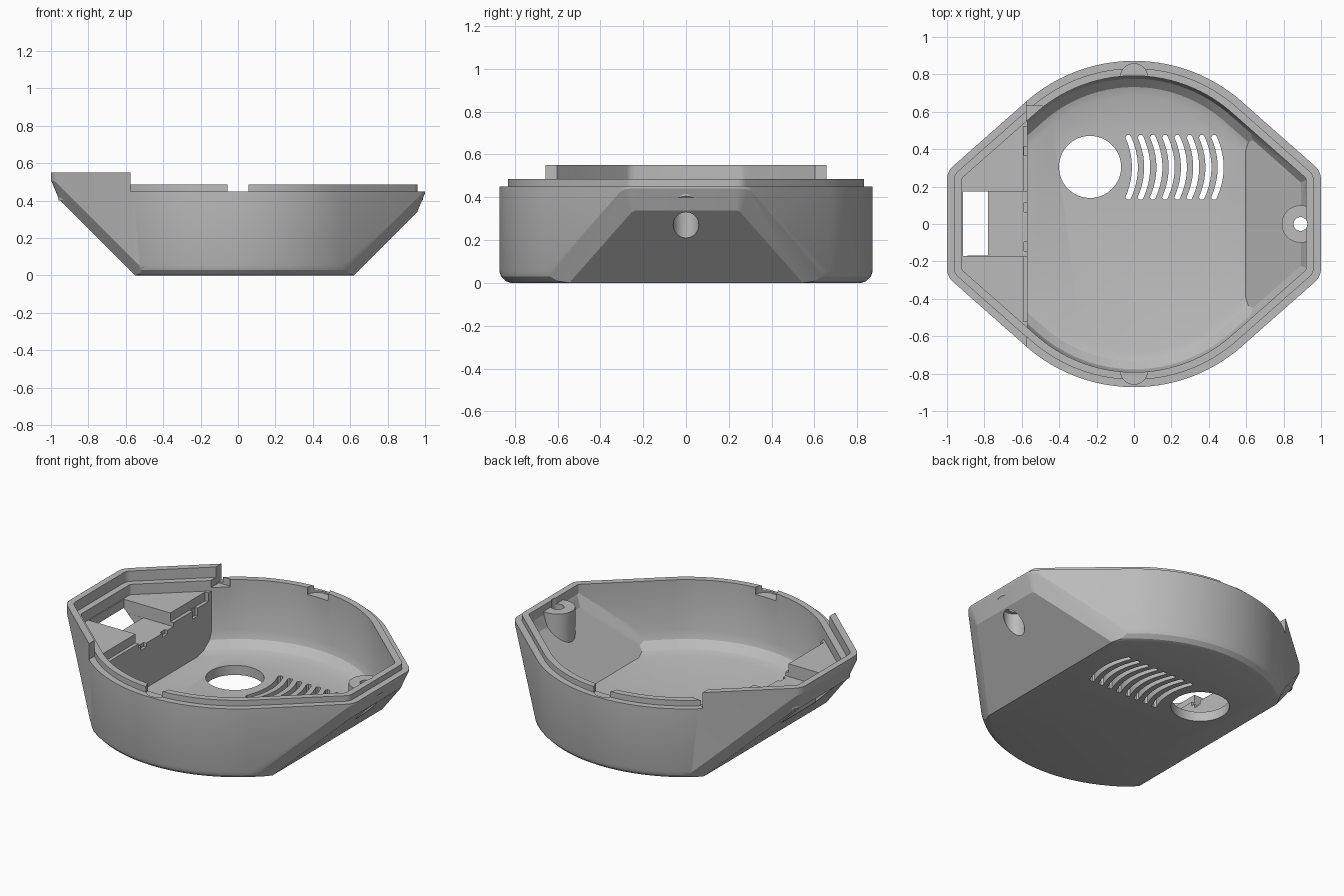
import bpy, bmesh, math
from mathutils import Vector

if "Cube" in bpy.data.objects:
    bpy.data.objects.remove(bpy.data.objects["Cube"])

grey = bpy.data.materials.new("grey plastic")
grey.diffuse_color = (0.5, 0.5, 0.5, 1)
grey.use_nodes = True
grey.node_tree.nodes["Principled BSDF"].inputs["Base Color"].default_value = grey.diffuse_color

# Plan outline as walls (angle, distance): round sides, tangent flats, blunt noses
TANGENT, R_SIDE, R_NOSE = math.radians(48.6), 0.872, 0.1
NX = 1 - R_NOSE
NY = (R_SIDE - R_NOSE - NX * math.cos(TANGENT)) / math.sin(TANGENT)
quarter = [(0, 1.0)]
for i in range(1, 5):
    a = TANGENT * i / 5
    quarter.append((a, NX * math.cos(a) + NY * math.sin(a) + R_NOSE))
for i in range(14):
    quarter.append((TANGENT + (math.pi / 2 - TANGENT) * i / 13, R_SIDE))
half = quarter + [(math.pi - a, h) for a, h in reversed(quarter[:-1])]
WALLS = half + [(a + math.pi, h) for a, h in half[1:-1]]


def outline(inset):
    pts = []
    for i, (a, h) in enumerate(WALLS):
        b, k = WALLS[(i + 1) % len(WALLS)]
        h2, k2, s = h - inset, k - inset, math.sin(b - a)
        pts.append(((h2 * math.sin(b) - k2 * math.sin(a)) / s,
                    (k2 * math.cos(a) - h2 * math.cos(b)) / s))
    return pts


def prism_bm(pts, z0, z1):
    bm = bmesh.new()
    lo = [bm.verts.new((x, y, z0)) for x, y in pts]
    hi = [bm.verts.new((x, y, z1)) for x, y in pts]
    bm.faces.new(lo[::-1])
    bm.faces.new(hi)
    for i in range(len(pts)):
        j = (i + 1) % len(pts)
        bm.faces.new((lo[i], lo[j], hi[j], hi[i]))
    return bm


def trim(bm, normal, dist):
    """Keep the part of a closed solid where normal . p <= dist."""
    n = Vector(normal)
    dist, n = dist / n.length, n.normalized()
    if max(v.co.dot(n) for v in bm.verts) < dist + 1e-5:
        return
    bmesh.ops.bisect_plane(bm, geom=bm.verts[:] + bm.edges[:] + bm.faces[:], dist=1e-5,
                           plane_co=n * dist, plane_no=n, clear_outer=True)
    rim = [e for e in bm.edges if e.is_boundary]
    if rim:
        bmesh.ops.holes_fill(bm, edges=rim, sides=0)


def finish(bm, name):
    bmesh.ops.remove_doubles(bm, verts=bm.verts, dist=2e-4)
    bmesh.ops.recalc_face_normals(bm, faces=bm.faces)
    me = bpy.data.meshes.new(name)
    bm.to_mesh(me)
    bm.free()
    me.materials.append(grey)
    ob = bpy.data.objects.new(name, me)
    bpy.context.collection.objects.link(ob)
    return ob


def prism(name, pts, z0, z1):
    return finish(prism_bm(pts, z0, z1), name)


def box(name, x0, x1, y0, y1, z0, z1):
    return prism(name, [(x0, y0), (x1, y0), (x1, y1), (x0, y1)], z0, z1)


def circle(cx, cy, r, n=40):
    return [(cx + r * math.cos(2 * math.pi * i / n), cy + r * math.sin(2 * math.pi * i / n))
            for i in range(n)]


def hull(inset, z0, z1, fillet, slopes, chamfer):
    """Outline solid with 45 degree end slopes, chamfers and a rounded bottom."""
    bm = prism_bm(outline(inset), z0, z1)
    for side, k in slopes:
        trim(bm, (side, 0, -1), k)
    for a, h in WALLS:
        n = Vector((math.cos(a), math.sin(a), 0))
        h -= inset
        for side, k in slopes:
            if side * n.x > -0.3:
                s = Vector((side, 0, -1)).normalized()
                trim(bm, n + s, h + k / math.sqrt(2) - chamfer * math.sin(n.angle(s)))
        for t in (0.2, 0.5, 0.8):
            c, s = math.cos(t * math.pi / 2), math.sin(t * math.pi / 2)
            trim(bm, n * c - Vector((0, 0, s)), c * (h - fillet) + s * (-z0 - fillet) + fillet)
    return bm


def boolean(target, other, op="DIFFERENCE"):
    m = target.modifiers.new("cut", "BOOLEAN")
    m.operation, m.solver, m.object = op, "EXACT", other
    bpy.context.view_layer.objects.active = target
    bpy.ops.object.modifier_apply(modifier=m.name)
    bpy.data.objects.remove(other)


# Outer shell
shell = finish(hull(0, 0, 0.55, 0.065, [(1, 0.62), (-1, 0.55)], 0.06), "shell")

# Lower rim on all but the raised end, then the recess inside the raised end
boolean(shell, box("rim_cut", -0.575, 1.2, -1.2, 1.2, 0.45, 0.8))
boolean(shell, prism("raised_end_cut", outline(0.04), 0.485, 0.8))

# Lip standing inside the rim
lip = prism("lip", outline(0.04), 0.40, 0.485)
boolean(shell, lip, "UNION")

# Main cavity with rounded floor edge and sloped nose
cavity = hull(0.08, 0.06, 0.8, 0.13, [(1, 0.535)], 0.04)
trim(cavity, (-1, 0, 0), 0.57)
boolean(shell, finish(cavity, "cavity"))

# Shelf block at the raised end
shelf = prism_bm(outline(0.08), 0.42, 0.8)
trim(shelf, (1, 0, 0), -0.55)
boolean(shell, finish(shelf, "shelf_cut"))

# Connector channel, opening, ledge and ledge notches in the shelf block
boolean(shell, box("channel", -0.915, -0.55, -0.17, 0.175, 0.34, 0.5))
boolean(shell, box("opening", -0.914, -0.78, -0.169, 0.174, -0.1, 0.5))
boolean(shell, box("ledge", -0.592, -0.55, -0.52, 0.52, 0.365, 0.5))
for y in (-0.12, 0.09, 0.39):
    boolean(shell, box("notch", -0.588, -0.55, y - 0.025, y + 0.025, 0.315, 0.5))

# Screw post in the nose, trimmed inside the sloped wall
post = prism_bm(circle(0.89, 0, 0.1), 0.12, 0.446)
trim(post, (1, 0, -1), 0.585)
boolean(shell, finish(post, "post"), "UNION")
boolean(shell, prism("screw_hole", circle(0.89, 0, 0.037, 24), -0.1, 0.8))
boolean(shell, prism("screw_recess", circle(0.89, 0, 0.06, 32), -0.1, 0.36))

# Catches cut in the lip
for y in (-0.785, 0.785):
    boolean(shell, prism("catch", circle(0, y, 0.072, 32), 0.44, 0.7))
boolean(shell, box("lip_end", -0.574, -0.49, 0.5, 0.63, 0.44, 0.7))

# Round floor opening and curved vent slots
boolean(shell, prism("floor_hole", circle(-0.235, 0.305, 0.166, 64), -0.1, 0.2))
for i in range(8):
    x0 = -0.03 + 0.0655 * i
    mid = [(x0 + 0.035 * (1 - (t / 5) ** 2), 0.303 + 0.16 * t / 5) for t in range(-5, 6)]
    slot = [(x + 0.016, y) for x, y in mid]
    slot += [(x0 + 0.009, 0.475), (x0 - 0.009, 0.475)]
    slot += [(x - 0.016, y) for x, y in reversed(mid)]
    slot += [(x0 - 0.009, 0.131), (x0 + 0.009, 0.131)]
    boolean(shell, prism("vent", slot, -0.1, 0.2))

# Smooth shading with crisp edges
bpy.ops.object.select_all(action="DESELECT")
shell.select_set(True)
bpy.context.view_layer.objects.active = shell
bpy.ops.object.shade_smooth_by_angle(angle=math.radians(20))
